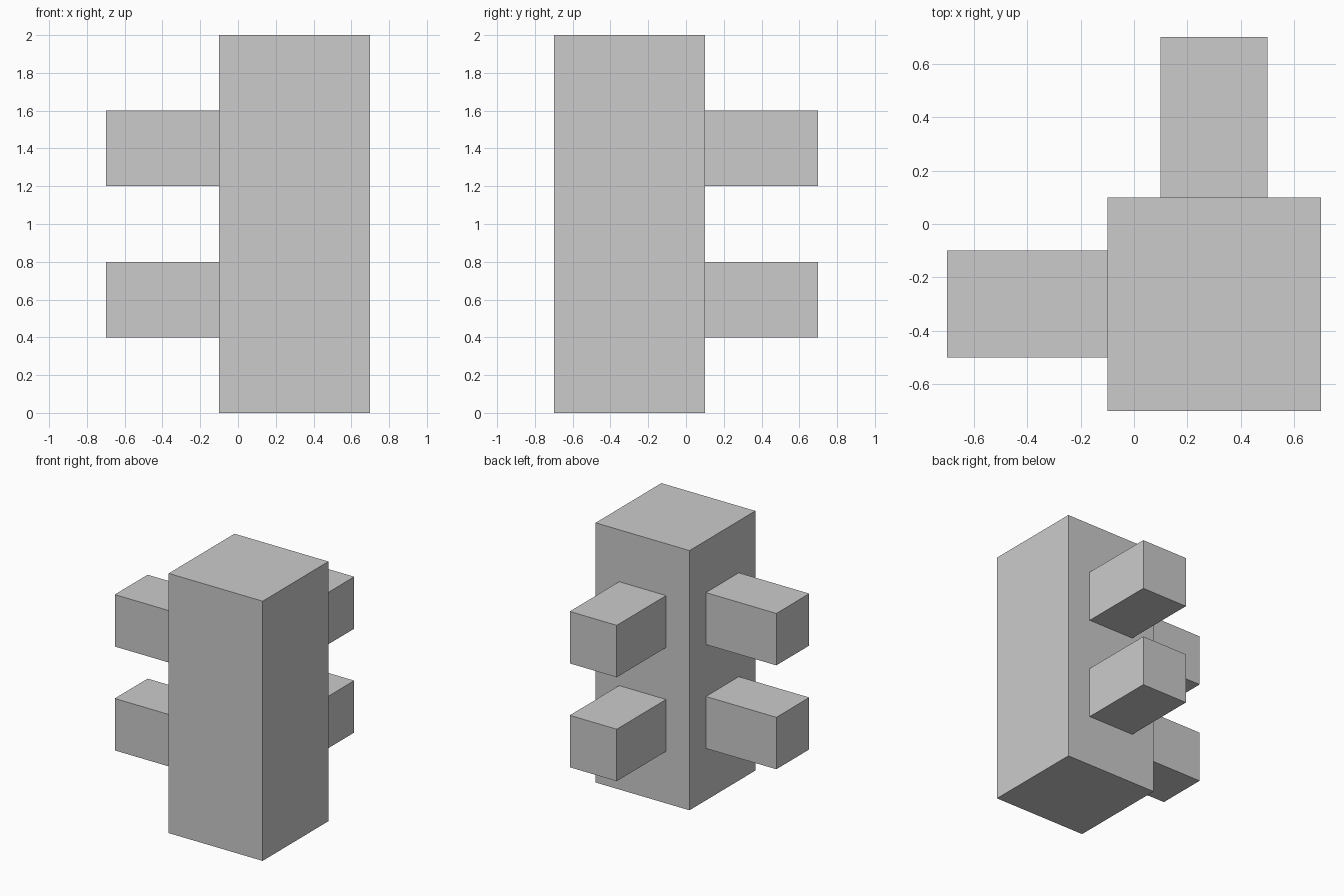
import bpy

if "Cube" in bpy.data.objects:
    bpy.data.objects.remove(bpy.data.objects["Cube"])


def box(name, lo, hi):
    """Add a box spanning the two opposite corners."""
    centre = [(a + b) / 2 for a, b in zip(lo, hi)]
    bpy.ops.mesh.primitive_cube_add(size=1, location=centre)
    obj = bpy.context.object
    obj.name = name
    obj.scale = [b - a for a, b in zip(lo, hi)]
    bpy.ops.object.transform_apply(location=False, rotation=False, scale=True)
    return obj


# Square corner column
box("column", (-0.1, -0.7, 0), (0.7, 0.1, 2))

# Two rails at each height, leaving the column to the left and to the back
for level, z in (("lower", 0.4), ("upper", 1.2)):
    box(f"{level}_left_rail", (-0.7, -0.5, z), (-0.1, -0.1, z + 0.4))
    box(f"{level}_back_rail", (0.1, 0.1, z), (0.5, 0.7, z + 0.4))
